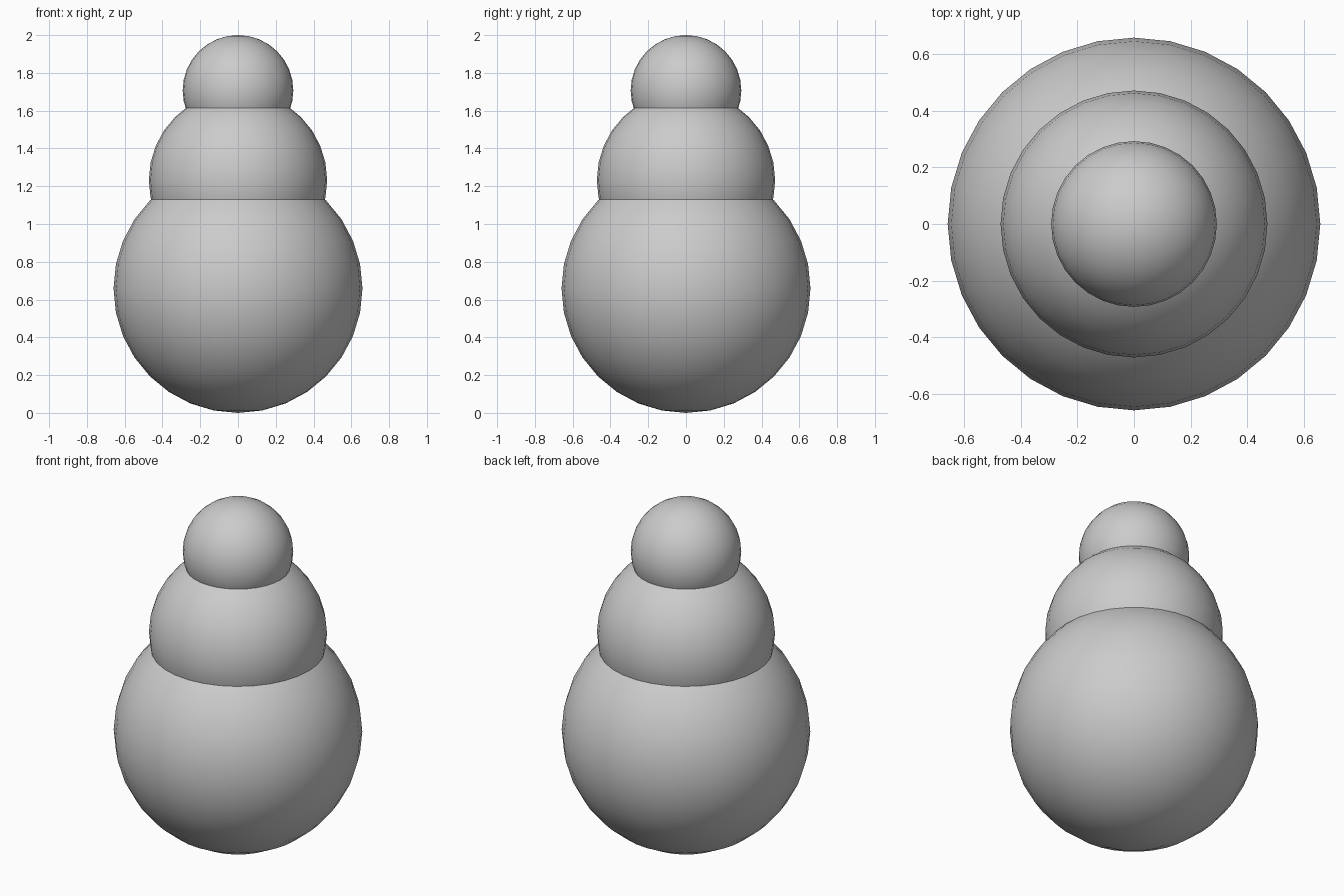
import bpy

if "Cube" in bpy.data.objects:
    bpy.data.objects.remove(bpy.data.objects["Cube"])


def ball(name, radius, z):
    """Smooth UV sphere on the z axis."""
    bpy.ops.mesh.primitive_uv_sphere_add(
        segments=32, ring_count=16, radius=radius, location=(0, 0, z))
    obj = bpy.context.object
    obj.name = name
    bpy.ops.object.shade_smooth()
    return obj


# Three overlapping stacked balls
ball("base_ball", 0.659, 0.659)
ball("middle_ball", 0.472, 1.232)
ball("top_ball", 0.293, 1.707)
